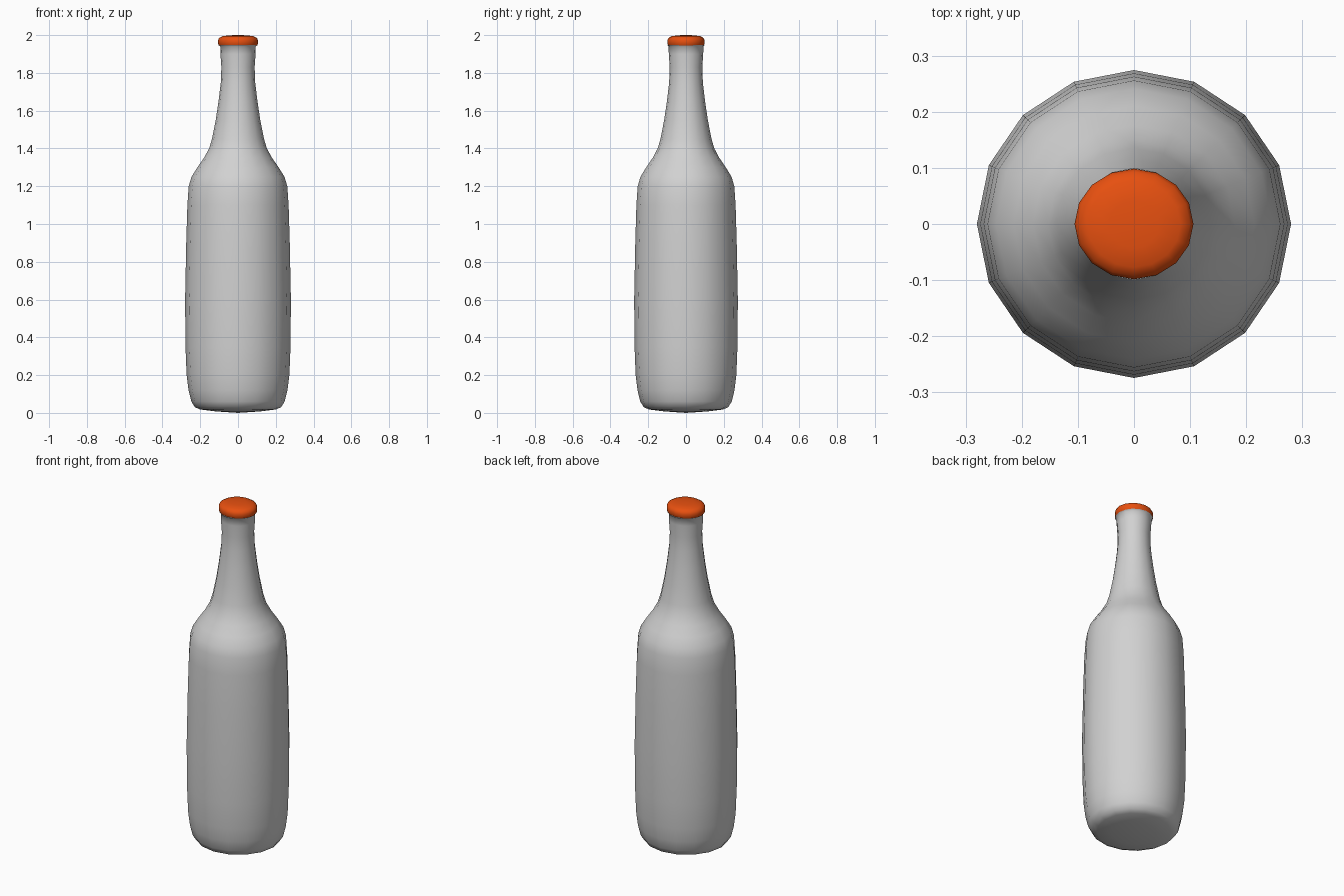
import bpy, bmesh
from math import cos, sin, tau

SIDES = 16

cube = bpy.data.objects.get("Cube")
if cube:
    bpy.data.objects.remove(cube, do_unlink=True)


def material(name, color):
    mat = bpy.data.materials.new(name)
    mat.use_nodes = True
    mat.diffuse_color = color
    mat.node_tree.nodes["Principled BSDF"].inputs["Base Color"].default_value = color
    return mat


def lathe(name, profile, mat, depth, angle):
    """Turn a (radius, z) profile into a solid; depth squeezes it along y."""
    bm = bmesh.new()
    rings = []
    for r, z in profile:
        if r == 0:
            rings.append([bm.verts.new((0, 0, z))] * SIDES)
        else:
            rings.append([bm.verts.new((r * cos(tau * i / SIDES),
                                        r * depth * sin(tau * i / SIDES), z))
                          for i in range(SIDES)])
    for low, high in zip(rings, rings[1:]):
        for i in range(SIDES):
            j = (i + 1) % SIDES
            corners = [low[i], low[j], high[j], high[i]]
            bm.faces.new(list(dict.fromkeys(corners)))
    bmesh.ops.recalc_face_normals(bm, faces=bm.faces)
    mesh = bpy.data.meshes.new(name)
    bm.to_mesh(mesh)
    bm.free()
    mesh.materials.append(mat)
    obj = bpy.data.objects.new(name, mesh)
    bpy.context.collection.objects.link(obj)
    bpy.ops.object.select_all(action="DESELECT")
    obj.select_set(True)
    bpy.context.view_layer.objects.active = obj
    bpy.ops.object.shade_smooth_by_angle(angle=angle)
    return obj


grey = material("bottle grey", (0.64, 0.64, 0.64, 1))
orange = material("cap orange", (0.8, 0.08, 0.005, 1))

# Bottle: base, body, shoulder, neck and the flared lip under the cap
lathe("bottle", [
    (0, 0), (0.12, 0.008), (0.2, 0.018), (0.228, 0.03), (0.247, 0.06),
    (0.262, 0.12), (0.272, 0.2), (0.278, 0.35), (0.28, 0.6), (0.274, 0.9),
    (0.268, 1.1), (0.261, 1.2), (0.246, 1.25), (0.215, 1.3), (0.18, 1.35),
    (0.153, 1.4), (0.138, 1.45), (0.118, 1.55), (0.103, 1.65), (0.091, 1.75),
    (0.088, 1.83), (0.093, 1.9), (0.094, 1.94), (0.102, 1.947), (0, 1.96),
], grey, 0.98, 1.4)

# Domed cap, open underneath over the lip
lathe("cap", [
    (0.102, 1.946), (0.106, 1.956), (0.106, 1.972), (0.1, 1.985),
    (0.083, 1.994), (0.045, 1.999), (0, 2),
], orange, 0.93, 1.4)
